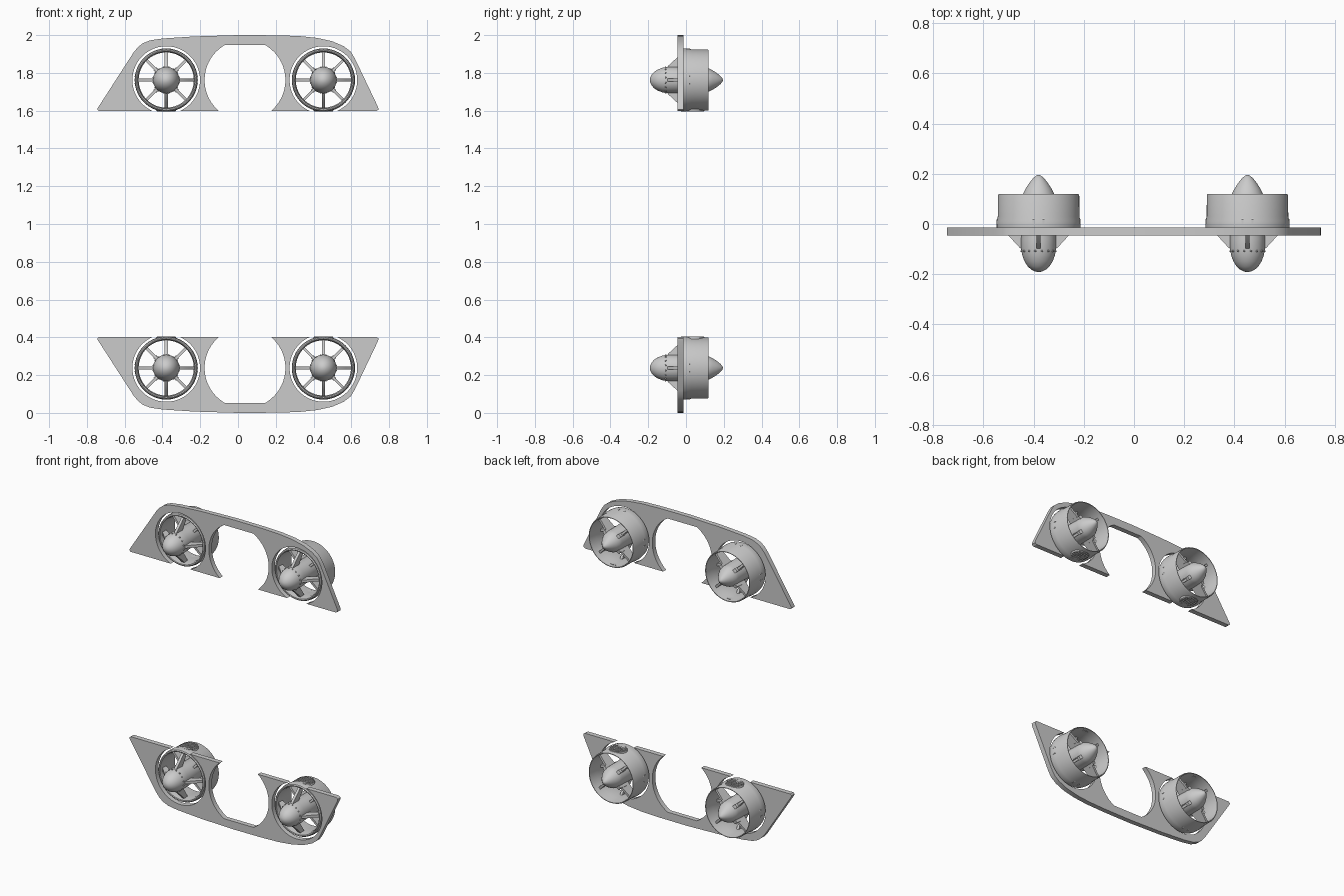
import bpy, bmesh, math
from mathutils import Matrix, Vector

if "Cube" in bpy.data.objects:
    bpy.data.objects.remove(bpy.data.objects["Cube"])

# Everything is built in the upper half relative to z = 1, then mirrored down.
DUCT_X = (-0.38, 0.452)
CZ = 0.762


def finish(name, bm, xs=(0,), smooth=True):
    """One object per x position, sharing a mesh, each mirrored through z = 1."""
    bmesh.ops.recalc_face_normals(bm, faces=bm.faces)
    me = bpy.data.meshes.new(name)
    bm.to_mesh(me)
    bm.free()
    for i, x in enumerate(xs):
        label = name if len(xs) == 1 else name + ("_left", "_right")[i]
        ob = bpy.data.objects.new(label, me)
        bpy.context.collection.objects.link(ob)
        ob.location = (x, 0, 1)
        if i == 0 and smooth:
            bpy.ops.object.select_all(action='DESELECT')
            ob.select_set(True)
            bpy.context.view_layer.objects.active = ob
            bpy.ops.object.shade_smooth_by_angle(angle=math.radians(32))
        m = ob.modifiers.new("mirror", 'MIRROR')
        m.use_axis = (False, False, True)
        m.use_mirror_merge = False


def lathe(bm, profile, closed=False, n=64):
    """Spin (radius, y) points about the duct axis."""
    rings = []
    for r, y in profile:
        if r == 0:
            rings.append([bm.verts.new((0, y, CZ))] * n)
        else:
            rings.append([bm.verts.new((r * math.cos(2 * math.pi * k / n), y,
                                        CZ + r * math.sin(2 * math.pi * k / n)))
                          for k in range(n)])
    pairs = list(zip(rings, rings[1:]))
    if closed:
        pairs.append((rings[-1], rings[0]))
    for a, b in pairs:
        for k in range(n):
            j = (k + 1) % n
            quad = list(dict.fromkeys((a[k], a[j], b[j], b[k])))
            bm.faces.new(quad)


def prism(bm, pts, offset):
    """Extrude a planar polygon by an offset vector."""
    face = bm.faces.new([bm.verts.new(p) for p in pts])
    ext = bmesh.ops.extrude_face_region(bm, geom=[face], use_keep_orig=True)
    moved = [v for v in ext["geom"] if isinstance(v, bmesh.types.BMVert)]
    bmesh.ops.translate(bm, verts=moved, vec=offset)


def fin(bm, pts, angle, thick):
    """Radial plate from (radius, y) points at an angle about the duct axis."""
    c, s = math.cos(angle), math.sin(angle)
    side = Vector((-s, 0, c)) * thick
    prism(bm, [Vector((r * c, y, CZ + r * s)) - side / 2 for r, y in pts], side)


def box(bm, centre, size):
    m = Matrix.Translation(centre) @ Matrix.Diagonal((*size, 1))
    bmesh.ops.create_cube(bm, size=1, matrix=m)


# Mounting plate: outer edge, then three round bays open along the straight edge
BASE = 0.597


def bay(cx, r, top=9, n=48):
    a0 = -math.acos((CZ - BASE) / r)
    span = math.pi * 2 + 2 * a0
    out = []
    for k in range(n + 1):
        a = -math.pi / 2 - a0 + span * k / n
        x, z = cx + r * math.cos(a), CZ + r * math.sin(a)
        if z <= top:
            out.append((x, z))
    return out


outline = [(-0.735, BASE), (-0.745, 0.604), (-0.742, 0.615), (-0.553, 0.908), (-0.53, 0.936),
           (-0.505, 0.956), (-0.467, 0.972), (-0.40, 0.982), (-0.23, 0.993), (0, 1.0),
           (0.2, 0.999), (0.325, 0.995), (0.42, 0.985), (0.50, 0.967), (0.56, 0.941),
           (0.595, 0.914), (0.617, 0.88), (0.742, 0.618), (0.744, 0.605), (0.732, BASE)]
outline += bay(DUCT_X[1], 0.179) + bay(0.037, 0.214, 0.952) + bay(DUCT_X[0], 0.179)
bm = bmesh.new()
prism(bm, [(x, -0.045, z) for x, z in outline], (0, 0.031, 0))
finish("mounting_plate", bm)

# Duct ring with front flange
bm = bmesh.new()
lathe(bm, [(0.152, -0.036), (0.158, -0.038), (0.164, -0.033), (0.167, -0.015), (0.167, 0.012),
           (0.1625, 0.03), (0.162, 0.112), (0.159, 0.12), (0.155, 0.12), (0.148, 0.06),
           (0.146, 0.0)], closed=True)
finish("duct", bm, DUCT_X)

# Streamlined motor pod
bm = bmesh.new()
lathe(bm, [(0, -0.192), (0.015, -0.189), (0.03, -0.181), (0.044, -0.168), (0.056, -0.149),
           (0.065, -0.125), (0.07, -0.098), (0.07, -0.06), (0.067, 0.0), (0.066, 0.1),
           (0.062, 0.12), (0.052, 0.14), (0.038, 0.162), (0.022, 0.182), (0.009, 0.193),
           (0, 0.196)])
finish("motor_pod", bm, DUCT_X)

# Swept front struts
bm = bmesh.new()
for k in range(4):
    fin(bm, [(0.055, -0.105), (0.075, -0.095), (0.12, -0.046), (0.151, -0.015),
             (0.151, 0.02), (0.11, -0.005), (0.055, -0.045)], k * math.pi / 2, 0.017)
finish("front_struts", bm, DUCT_X)

# Rear struts with small stub fairings
bm = bmesh.new()
for k in range(4):
    a = math.pi / 4 + k * math.pi / 2
    fin(bm, [(0.055, 0.02), (0.152, 0.03), (0.153, 0.085), (0.055, 0.1)], a, 0.014)
    fin(bm, [(0.06, 0.06), (0.085, 0.06), (0.08, 0.112), (0.06, 0.118)], a, 0.022)
finish("rear_struts", bm, DUCT_X)

# Rivets around the pod nose
bm = bmesh.new()
for k in range(16):
    a = (k + 0.5) * math.pi / 8
    p = (0.069 * math.cos(a), -0.108, CZ + 0.069 * math.sin(a))
    bmesh.ops.create_icosphere(bm, subdivisions=1, radius=0.005, matrix=Matrix.Translation(p))
finish("pod_rivets", bm, DUCT_X)

# Clamp lugs around the duct
bm = bmesh.new()
for k in range(3):
    for d in (-0.12, 0.12):
        fin(bm, [(0.155, 0.0), (0.168, 0.0), (0.168, 0.018), (0.155, 0.035)],
            k * math.pi / 2 + d, 0.008)
finish("clamp_lugs", bm, DUCT_X, smooth=False)

# Round vent boss and grille on the inward side of the duct
bm = bmesh.new()
GY, GR = 0.045, 0.052
bmesh.ops.create_cone(bm, cap_ends=True, segments=40, radius1=GR, radius2=GR + 0.004,
                      depth=0.013, matrix=Matrix.Translation((0, GY, CZ - 0.1565)))
finish("vent_boss", bm, DUCT_X)
bm = bmesh.new()
for k in range(-3, 4):
    o = k * 0.014
    length = 2 * math.sqrt(GR ** 2 - o ** 2) - 0.004
    box(bm, (o, GY, CZ - 0.164), (0.005, length, 0.006))
    box(bm, (0, GY + o, CZ - 0.1635), (length, 0.005, 0.006))
finish("vent_grille", bm, DUCT_X, smooth=False)
